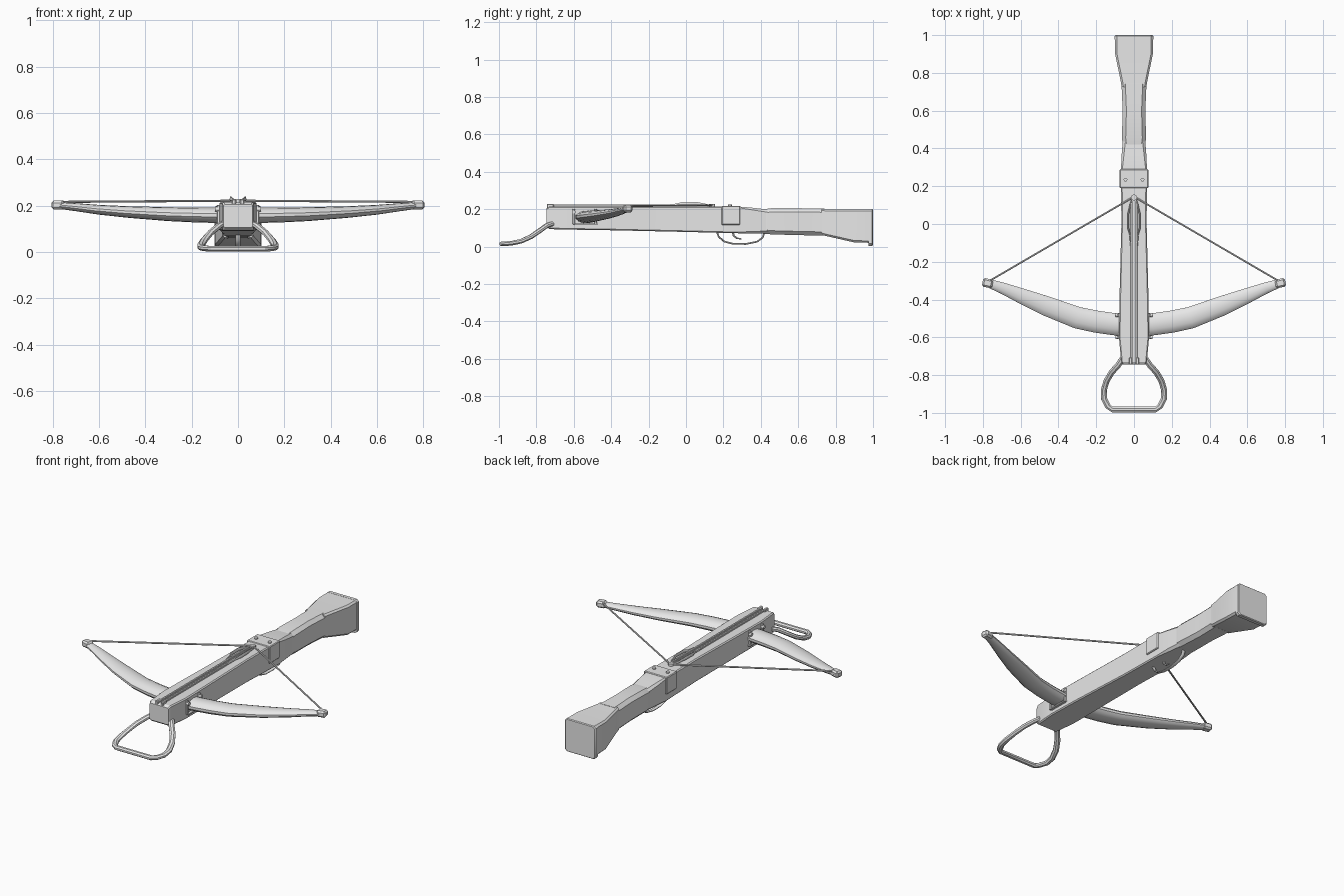
import bpy, bmesh, math
from mathutils import Vector, Matrix

grey = bpy.data.materials.new("plain grey")
grey.diffuse_color = (0.8, 0.8, 0.8, 1)


def finish(name, bm, angle=32):
    bmesh.ops.recalc_face_normals(bm, faces=bm.faces)
    me = bpy.data.meshes.new(name)
    bm.to_mesh(me)
    bm.free()
    me.materials.append(grey)
    ob = bpy.data.objects.new(name, me)
    bpy.context.collection.objects.link(ob)
    bpy.ops.object.select_all(action='DESELECT')
    ob.select_set(True)
    bpy.context.view_layer.objects.active = ob
    bpy.ops.object.shade_smooth_by_angle(angle=math.radians(angle))
    return ob


def loft(name, rings):
    """Skin a list of rings with equal point counts and cap the ends."""
    bm = bmesh.new()
    vs = [[bm.verts.new(p) for p in r] for r in rings]
    n = len(vs[0])
    for a, b in zip(vs, vs[1:]):
        for i in range(n):
            j = (i + 1) % n
            bm.faces.new((a[i], a[j], b[j], b[i]))
    bm.faces.new(vs[0])
    bm.faces.new(vs[-1])
    return finish(name, bm)


def tube(name, path, sizes, up=(0, 0, 1), sides=10):
    """Sweep an ellipse (half width, half height) along a path."""
    pts = [Vector(p) for p in path]
    if isinstance(sizes, tuple):
        sizes = [sizes] * len(pts)
    rings = []
    for k, p in enumerate(pts):
        t = (pts[min(k + 1, len(pts) - 1)] - pts[max(k - 1, 0)]).normalized()
        s = t.cross(Vector(up)).normalized()
        u = s.cross(t)
        w, h = sizes[k]
        rings.append([p + s * w * math.cos(a) + u * h * math.sin(a)
                      for a in (math.tau * (i + 0.5) / sides for i in range(sides))])
    return loft(name, rings)


def box(name, centre, size, bevel=0.004, turn=0):
    bm = bmesh.new()
    bmesh.ops.create_cube(bm, size=1)
    bmesh.ops.scale(bm, vec=size, verts=bm.verts)
    if bevel:
        bmesh.ops.bevel(bm, geom=bm.edges[:], offset=bevel, segments=1, affect='EDGES')
    bmesh.ops.transform(bm, verts=bm.verts,
                        matrix=Matrix.Translation(centre) @ Matrix.Rotation(turn, 4, 'Z'))
    return finish(name, bm, 20)


def cylinder(name, centre, radius, depth, axis='Z'):
    bm = bmesh.new()
    rot = Matrix.Rotation(math.pi / 2, 4, 'Y') if axis == 'X' else Matrix()
    bmesh.ops.create_cone(bm, cap_ends=True, segments=12, radius1=radius, radius2=radius,
                          depth=depth, matrix=Matrix.Translation(centre) @ rot)
    return finish(name, bm)


def section(y, hw, z0, z1, c):
    """Chamfered rectangle across the stock."""
    return [(hw - c, y, z0), (hw, y, z0 + c), (hw, y, z1 - c), (hw - c, y, z1),
            (c - hw, y, z1), (-hw, y, z1 - c), (-hw, y, z0 + c), (c - hw, y, z0)]


# Stock: long tiller, grip and flared butt
loft("tiller", [section(*s) for s in (
    (-0.745, 0.062, 0.105, 0.205, 0.006), (-0.73, 0.068, 0.093, 0.215, 0.006),
    (-0.6, 0.08, 0.090, 0.215, 0.006), (-0.4, 0.077, 0.087, 0.215, 0.006),
    (0.0, 0.067, 0.078, 0.215, 0.006), (0.28, 0.069, 0.071, 0.214, 0.006),
    (0.36, 0.066, 0.069, 0.207, 0.012), (0.46, 0.058, 0.068, 0.195, 0.015))])
loft("grip", [section(*s) for s in (
    (0.40, 0.057, 0.072, 0.196, 0.02), (0.455, 0.064, 0.065, 0.205, 0.02),
    (0.60, 0.060, 0.061, 0.205, 0.02), (0.74, 0.066, 0.058, 0.203, 0.02))])
loft("butt", [section(*s) for s in (
    (0.725, 0.066, 0.062, 0.202, 0.01), (0.75, 0.069, 0.056, 0.201, 0.01),
    (0.90, 0.100, 0.022, 0.2, 0.01), (0.98, 0.1, 0.020, 0.2, 0.01))])
loft("butt_plate", [section(*s) for s in (
    (0.976, 0.102, 0.004, 0.201, 0.012), (0.995, 0.102, 0.004, 0.201, 0.012),
    (1.0, 0.097, 0.008, 0.197, 0.012))])

# Bolt track, front guide and string catch
for s in (-1, 1):
    box("track_rail", (s * 0.013, -0.31, 0.217), (0.012, 0.86, 0.016), 0.002)
    box("front_guide", (s * 0.018, -0.725, 0.216), (0.016, 0.036, 0.024), 0.003)
    tube("catch_leaf",
         [(s * 0.016, -0.13, 0.219), (s * 0.022, -0.05, 0.224), (s * 0.031, -0.02, 0.229),
          (s * 0.031, 0.05, 0.230), (s * 0.020, 0.10, 0.224), (s * 0.012, 0.13, 0.219)],
         [(0.003, 0.003), (0.004, 0.006), (0.005, 0.010),
          (0.005, 0.010), (0.004, 0.006), (0.003, 0.003)], sides=8)
cylinder("string_nut", (0, 0.14, 0.215), 0.016, 0.026)

# Lock housing with fixing pins
box("lock_plate", (0, 0.24, 0.167), (0.152, 0.10, 0.102), 0.004)
for s in (-1, 1):
    cylinder("lock_pin", (s * 0.045, 0.235, 0.22), 0.010, 0.012)

# Bow: two tapering limbs, tips, clamps and string
limb = [(0.0, -0.533, 0.157), (0.10, -0.531, 0.158), (0.2, -0.517, 0.160),
        (0.3, -0.496, 0.163), (0.47, -0.432, 0.172), (0.6, -0.379, 0.182),
        (0.70, -0.338, 0.193), (0.78, -0.310, 0.201)]
limb_size = [(0.059, 0.033), (0.060, 0.033), (0.060, 0.032), (0.059, 0.030),
             (0.053, 0.025), (0.041, 0.021), (0.030, 0.017), (0.022, 0.014)]
for s in (-1, 1):
    tube("bow_limb", [(s * x, y, z) for x, y, z in limb], limb_size, sides=14)
    box("bow_tip", (s * 0.775, -0.313, 0.202), (0.055, 0.046, 0.038), 0.009, s * 0.2)
    tube("bow_string", [(s * 0.76, -0.298, 0.216), (0, 0.145, 0.221)],
         (0.005, 0.005), sides=8)
    box("limb_clamp", (s * 0.083, -0.535, 0.119), (0.022, 0.125, 0.010), 0.002)
    for y in (-0.60, -0.482):
        box("clamp_post", (s * 0.083, y, 0.160), (0.016, 0.012, 0.084), 0.002)
        cylinder("clamp_bolt", (s * 0.091, y, 0.185), 0.010, 0.016, 'X')

# Foot stirrup: one half, mirrored into a full loop
half = [(0.062, -0.715, 0.122), (0.082, -0.745, 0.112), (0.118, -0.785, 0.083),
        (0.145, -0.83, 0.052), (0.160, -0.88, 0.029), (0.158, -0.925, 0.019),
        (0.138, -0.965, 0.015), (0.115, -0.982, 0.014)]
tube("foot_stirrup", half + [(-x, y, z) for x, y, z in reversed(half)],
     (0.017, 0.013), sides=8)

# Trigger and its guard
tube("trigger_guard",
     [(0, 0.165, 0.080), (0, 0.175, 0.052), (0, 0.205, 0.027), (0, 0.25, 0.015),
      (0, 0.32, 0.014), (0, 0.38, 0.026), (0, 0.41, 0.048), (0, 0.42, 0.078)],
     (0.005, 0.011), up=(1, 0, 0), sides=8)
tube("trigger",
     [(0, 0.25, 0.080), (0, 0.255, 0.058), (0, 0.272, 0.044), (0, 0.297, 0.041)],
     [(0.006, 0.006), (0.006, 0.006), (0.005, 0.006), (0.003, 0.004)],
     up=(1, 0, 0), sides=8)
